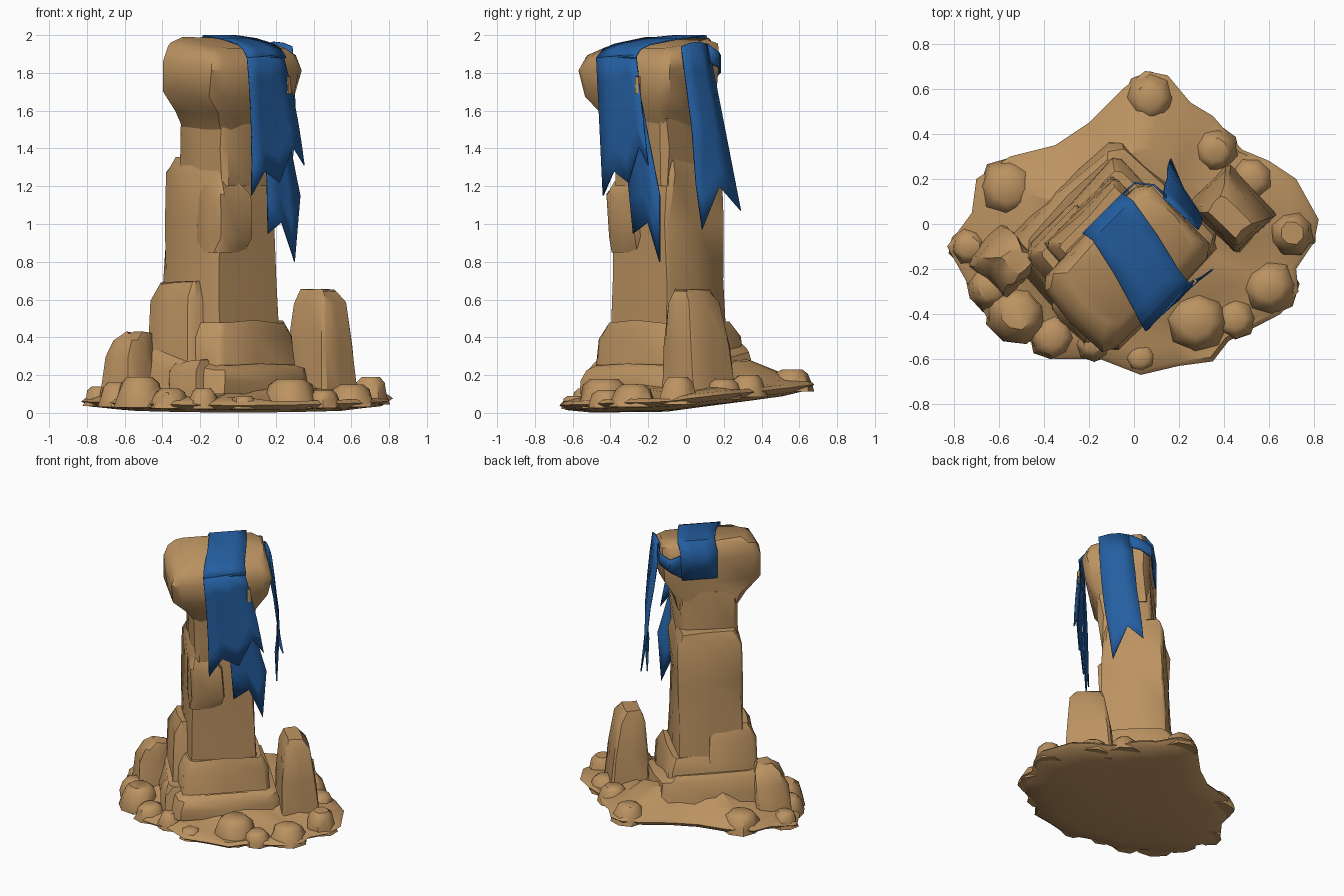
import bpy, bmesh, math, random
from mathutils import Vector

random.seed(4)
S = math.sqrt(0.5)


def material(name, rgb):
    m = bpy.data.materials.new(name)
    m.diffuse_color = (*rgb, 1)
    return m


ROCK = material("tan rock", (0.50, 0.29, 0.12))
BLUE = material("blue cloth", (0.018, 0.115, 0.36))


def P(u, v, z):
    """The pillar is turned 45 degrees: u runs back-right, v runs front-right."""
    return Vector(((u + v) * S, (u - v) * S, z))


def finish(name, bm, mat, angle):
    bmesh.ops.recalc_face_normals(bm, faces=bm.faces)
    me = bpy.data.meshes.new(name)
    bm.to_mesh(me)
    bm.free()
    me.materials.append(mat)
    ob = bpy.data.objects.new(name, me)
    bpy.context.collection.objects.link(ob)
    bpy.ops.object.select_all(action='DESELECT')
    ob.select_set(True)
    bpy.context.view_layer.objects.active = ob
    bpy.ops.object.shade_smooth_by_angle(angle=math.radians(angle))
    return ob


def loft(name, rings, angle=40):
    """Skin closed rings of points and cap both ends."""
    bm = bmesh.new()
    vr = [[bm.verts.new(p) for p in r] for r in rings]
    n = len(vr[0])
    for a, b in zip(vr, vr[1:]):
        for i in range(n):
            j = (i + 1) % n
            bm.faces.new((a[i], a[j], b[j], b[i]))
    bm.faces.new(vr[0])
    bm.faces.new(vr[-1])
    return finish(name, bm, ROCK, angle)


def block(name, levels, chamfer=0.2, jit=0.012, tilt=0.0):
    """Rough hewn block; each level is (z, u0, u1, v0, v1)."""
    c = 1 - chamfer
    shape = [(1, -c), (1.02, 0), (1, c), (c, 1), (0, 1.02), (-c, 1),
             (-1, c), (-1.02, 0), (-1, -c), (-c, -1), (0, -1.02), (c, -1)]
    z0, z1 = levels[0][0], levels[-1][0]
    rings = []
    for z, u0, u1, v0, v1 in levels:
        cu, cv, hu, hv = (u0 + u1) / 2, (v0 + v1) / 2, (u1 - u0) / 2, (v1 - v0) / 2
        k = (z - z0) / (z1 - z0)
        r = lambda: random.uniform(-jit, jit)
        rings.append([P(cu + a * hu + r(), cv + b * hv + r(),
                        z + r() * k - tilt * k * b * hv) for a, b in shape])
    return loft(name, rings)


def boulder(name, x, y, r, z0, z1):
    n, turn = 8, random.uniform(0, 6)
    rings = []
    for k, f in ((0, 1.08), (0.3, 1.0), (0.8, 0.8), (1, 0.52)):
        ring = []
        for i in range(n):
            a = turn + math.tau * i / n
            q = r * f * random.uniform(0.9, 1.08)
            ring.append(Vector((x + q * math.cos(a), y + q * math.sin(a),
                                z0 + (z1 - z0) * k)))
        rings.append(ring)
    return loft(name, rings, 45)


# Ground slab: irregular outline, rising towards the back and the pillar
outline = [(0.05, .68), (.15, .66), (.25, .54), (.35, .48), (.48, .33), (.6, .28), (.72, .2),
           (.82, .02), (.8, -.08), (.72, -.2), (.73, -.3), (.65, -.4), (.42, -.52), (.35, -.61),
           (.2, -.63), (.03, -.67), (-.15, -.6), (-.35, -.6), (-.45, -.53), (-.65, -.42),
           (-.72, -.3), (-.83, -.1), (-.72, .05), (-.7, .2), (-.55, .3), (-.35, .35),
           (-.2, .45), (-.05, .6)]


def ground(x, y):
    return 0.03 + 0.11 * max(0, (y + 0.1) / 0.78) + 0.03 * abs(x) ** 2


slab = []
for f, dz in ((0.3, -0.025), (0.75, -0.028), (0.95, -0.015), (1, 0.01),
              (0.97, 0.03), (0.85, 0.065), (0.68, 0.12), (0.5, 0.19)):
    ring = []
    for x, y in outline:
        x, y = x * f, y * f
        mound = (1.0 if x - y < 0 else 0.6) if dz > 0.05 else 1
        bump = random.uniform(-.018, .018) if dz > 0.03 else 0
        ring.append(Vector((x, y, max(0, ground(x, y) + dz * mound + bump))))
    slab.append(ring)
loft("ground_slab", slab, 40)

# Stepped foot of the pillar
block("foot_low", [(.1, -.50, .24, -.36, .35), (.2, -.485, .225, -.34, .335),
                   (.28, -.46, .2, -.32, .32), (.31, -.42, .17, -.28, .29)], .15, .014, .2)
block("foot_middle", [(.1, -.42, .18, -.28, .29), (.4, -.405, .155, -.265, .275),
                      (.48, -.37, .12, -.23, .24)], .1)
block("foot_side_slab", [(.1, -.45, -.1, -.27, .12), (.6, -.435, -.12, -.25, .1),
                         (.69, -.40, -.15, -.2, .06)], .14)
block("front_step", [(.04, -.53, -.25, -.02, .24), (.22, -.52, -.25, 0, .22),
                     (.27, -.48, -.25, .02, .2)], .15)

# Pillar shaft, neck and overhanging cap
block("shaft", [(.2, -.36, .1, -.225, .225), (.7, -.35, .085, -.215, .21),
                (1.0, -.345, .08, -.21, .205), (1.27, -.34, .08, -.205, .2),
                (1.36, -.30, .06, -.17, .18)], .07)
block("shaft_front_rib", [(.85, -.35, -.15, .02, .21), (.93, -.36, -.12, .02, .235),
                          (1.15, -.365, -.14, .04, .25), (1.22, -.33, -.2, .06, .21)], .2)
block("neck", [(1.2, -.33, .06, -.12, .22), (1.4, -.33, .065, -.12, .23),
               (1.62, -.34, .07, -.11, .25)], .14)
block("cap", [(1.50, -.33, .06, -.11, .23), (1.59, -.39, .09, -.11, .27),
              (1.69, -.485, .15, -.115, .31), (1.84, -.50, .17, -.115, .335),
              (1.92, -.465, .168, -.095, .31), (1.955, -.40, .14, -.06, .26)],
      .17, .009, .18)

# Standing stones
block("right_stone", [(.06, .22, .49, .10, .42), (.35, .235, .46, .125, .41),
                      (.58, .25, .42, .16, .395), (.65, .27, .37, .19, .36)], .12, .008)
block("left_stone", [(.06, -.65, -.40, -.42, -.16), (.3, -.62, -.41, -.39, -.18),
                     (.38, -.58, -.42, -.35, -.19), (.42, -.53, -.43, -.31, -.21)], .2)

# Boulders around the rim: x, y, radius, top
rim = [(-.52, -.40, .13, .19), (.28, -.43, .14, .18), (.03, -.59, .07, .09), (-.36, -.50, .1, .13),
       (.70, -.04, .1, .19), (.60, -.28, .12, .15), (-.73, -.10, .085, .14), (.07, .56, .11, .23),
       (-.56, .16, .13, .19), (.52, .2, .1, .18), (.36, .33, .1, .2),
       (-.18, -.53, .08, .13), (.45, -.42, .09, .12), (-.64, -.28, .1, .16)]
for i, (x, y, r, top) in enumerate(rim):
    boulder(f"rim_boulder_{i + 1}", x, y, r, max(.02, ground(x, y) - .01), top)


def cloth(name, rows, steps=1, ripple=0.0):
    """Sheet through rows of (u, v, z) points, with soft folds between the rows."""
    bm = bmesh.new()
    grid = []
    for k, (a, b) in enumerate(zip(rows, rows[1:])):
        for s in range(steps + (k == len(rows) - 2)):
            t = s / steps
            line = []
            for i, (p, q) in enumerate(zip(a, b)):
                d = P(*p).lerp(P(*q), t)
                fold = ripple * (-1) ** i * math.sin(math.pi * t)
                line.append(bm.verts.new(d + P(fold, fold, 0)))
            grid.append(line)
    for a, b in zip(grid, grid[1:]):
        for i in range(len(a) - 1):
            bm.faces.new((a[i], a[i + 1], b[i + 1], b[i]))
    ob = finish(name, bm, BLUE, 40)
    mod = ob.modifiers.new("thickness", 'SOLIDIFY')
    mod.thickness, mod.offset = 0.008, 0
    return ob


# Strap lying over the cap and turned down at the back
strap = [(-.19, .05, -.128, 1.735), (-.19, .06, -.13, 1.93), (-.18, .07, -.08, 1.996),
         (-.22, .04, .10, 1.98), (-.27, .0, .27, 1.95), (-.29, -.01, .33, 1.925),
         (-.30, -.01, .37, 1.88)]
cloth("cap_strap", [[(u0 + (u1 - u0) * t, v, z) for t in (0, .33, .67, 1)]
                    for u0, u1, v, z in strap])

# Front banner with a ragged hem
cloth("front_banner", [
    [(-.30, .37, 1.88), (-.22, .37, 1.885), (-.15, .37, 1.89), (-.08, .365, 1.895), (-.02, .355, 1.9)],
    [(-.26, .36, 1.15), (-.17, .37, 1.28), (-.06, .37, 1.22), (.03, .38, 1.41), (.106, .39, 1.31)],
], 5, .008)

# Longer torn strip behind it
cloth("long_strip", [
    [(-.17, .345, 1.82), (-.12, .345, 1.83), (-.08, .345, 1.83), (-.04, .34, 1.82)],
    [(-.085, .31, .95), (.02, .305, 1.01), (.113, .31, .80), (.134, .33, 1.15)],
], 5, .005)

# Side banner on the right end and the flap tying it to the strap
cloth("side_banner", [
    [(.185, .22, 1.94), (.183, .15, 1.96), (.18, .08, 1.965), (.175, .01, 1.95)],
    [(.235, .19, 1.5), (.25, .12, 1.5), (.26, .04, 1.5), (.25, -.04, 1.5)],
    [(.225, .15, 1.2), (.24, .12, .97), (.27, .02, 1.2), (.32, -.09, 1.07)],
], 3, .004)
cloth("back_flap", [
    [(.04, -.125, 1.92), (.13, -.128, 1.89), (.185, -.06, 1.91), (.185, .02, 1.95)],
    [(.05, -.128, 1.75), (.13, -.128, 1.80), (.185, -.06, 1.83), (.19, .01, 1.85)],
], 2)

# Bit of rock showing through the banner's tear
block("rock_in_tear", [(1.69, -.005, .02, .362, .382), (1.78, -.005, .02, .358, .378)], .2, .002)
